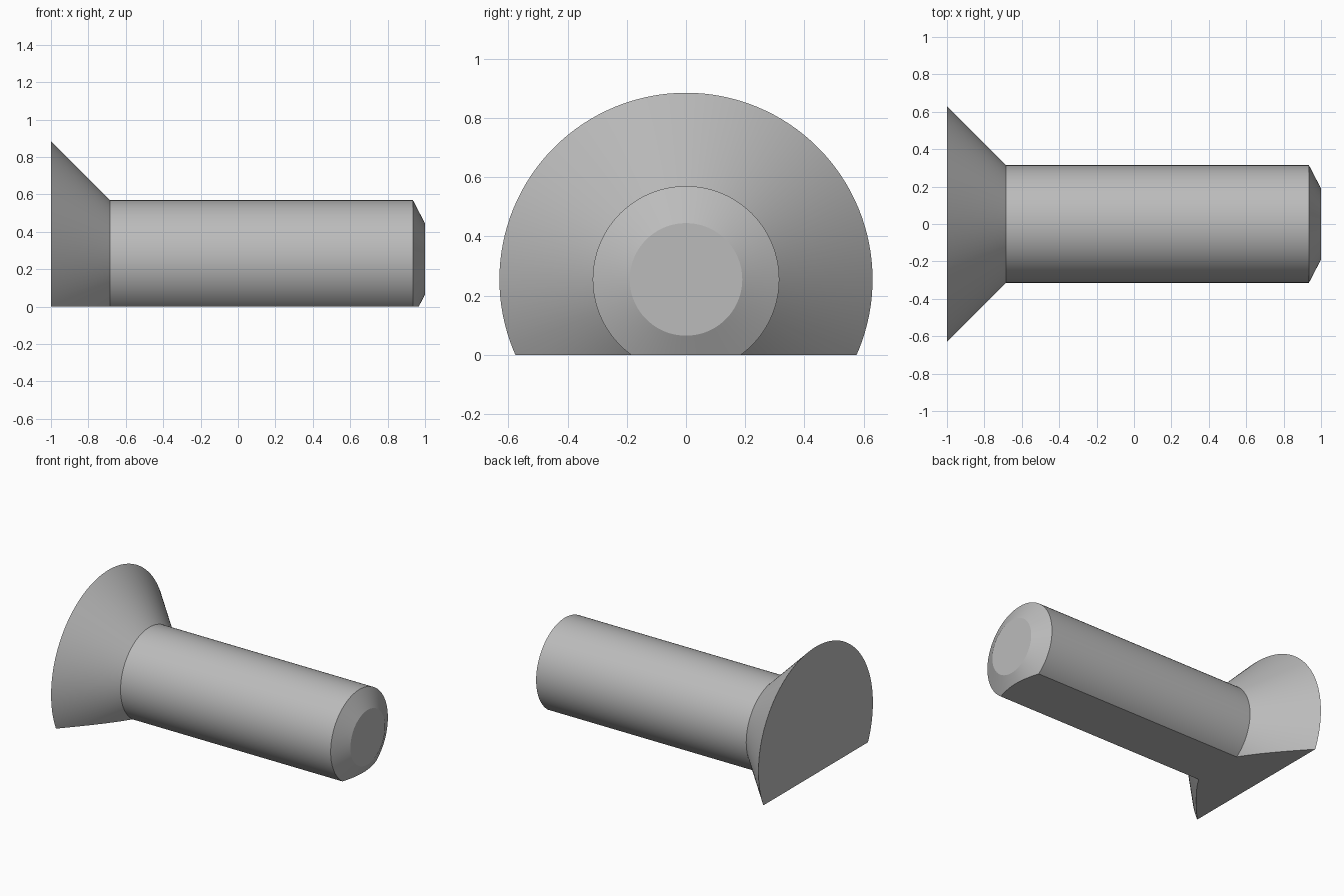
import bpy
import bmesh
import math
from mathutils import Vector

cube = bpy.data.objects.get("Cube")
if cube:
    bpy.data.objects.remove(cube, do_unlink=True)

AXIS_Z = 0.255     # height of the screw axis above the flat base
SEGMENTS = 128

# Grey material
grey = bpy.data.materials.new("plain grey")
grey.use_nodes = True
colour = (0.5, 0.5, 0.5, 1)
grey.diffuse_color = colour
grey.node_tree.nodes["Principled BSDF"].inputs["Base Color"].default_value = colour

# Profile (x, radius): flared head, straight shaft, chamfered tip
profile = [(-1, 0.63), (-0.685, 0.315), (0.935, 0.315), (1, 0.19)]

bm = bmesh.new()
points = [bm.verts.new((x, 0, AXIS_Z + r)) for x, r in profile]
edges = [bm.edges.new(pair) for pair in zip(points, points[1:])]
bmesh.ops.spin(bm, geom=points + edges, cent=(0, 0, AXIS_Z), axis=(1, 0, 0),
               angle=math.tau, steps=SEGMENTS, use_merge=False)
bmesh.ops.remove_doubles(bm, verts=bm.verts[:], dist=0.0001)

# Close the head and the tip
bmesh.ops.holes_fill(bm, edges=[e for e in bm.edges if e.is_boundary], sides=0)

# Slice off the underside to leave a flat base, then close it
bmesh.ops.bisect_plane(bm, geom=bm.verts[:] + bm.edges[:] + bm.faces[:],
                       plane_co=Vector(), plane_no=(0, 0, -1), clear_outer=True)
bmesh.ops.holes_fill(bm, edges=[e for e in bm.edges if e.is_boundary], sides=0)
bmesh.ops.recalc_face_normals(bm, faces=bm.faces[:])

mesh = bpy.data.meshes.new("countersunk_screw")
bm.to_mesh(mesh)
bm.free()
mesh.materials.append(grey)

screw = bpy.data.objects.new("countersunk_screw", mesh)
bpy.context.collection.objects.link(screw)

# Smooth round walls with crisp rims
bpy.ops.object.select_all(action='DESELECT')
screw.select_set(True)
bpy.context.view_layer.objects.active = screw
bpy.ops.object.shade_smooth_by_angle(angle=math.radians(22))
